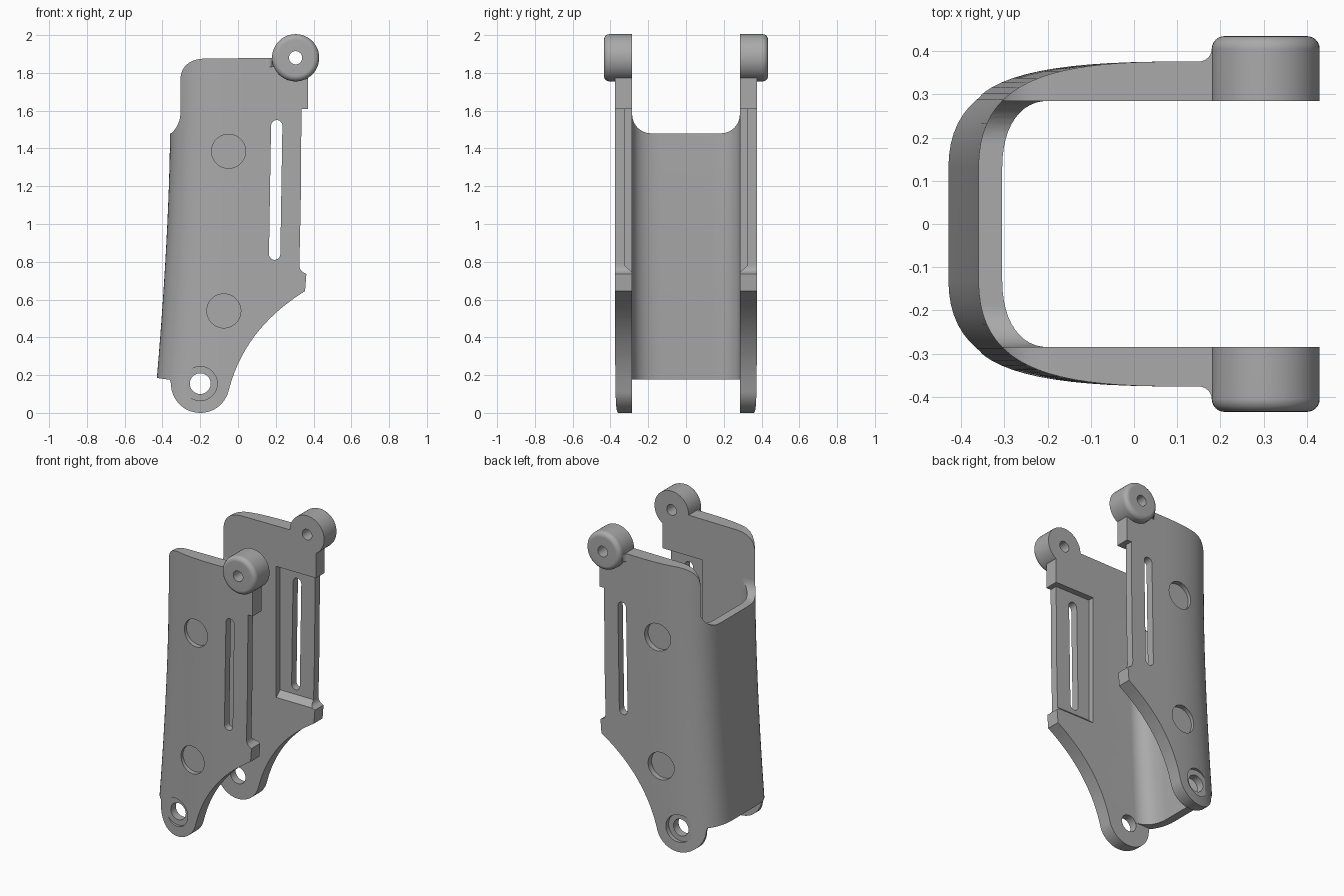
import bpy, bmesh, math
from mathutils import Vector

if "Cube" in bpy.data.objects:
    bpy.data.objects.remove(bpy.data.objects["Cube"])

grey = bpy.data.materials.new("satin_grey")
grey.use_nodes = True
colour = (0.4, 0.4, 0.4, 1)
grey.diffuse_color = colour
grey.node_tree.nodes["Principled BSDF"].inputs["Base Color"].default_value = colour

INNER, OUTER = 0.285, 0.376      # arm faces, distance from the centre plane
BOSS = (0.305, 1.88)
LUG = (-0.2, 0.155)


def bezier(a, b, c, d, n):
    a, b, c, d = map(Vector, (a, b, c, d))
    pts = []
    for i in range(n + 1):
        t = i / n
        u = 1 - t
        pts.append(tuple(a * u**3 + b * 3*u*u*t + c * 3*u*t*t + d * t**3))
    return pts


def arc(centre, r, start, end, n):
    angles = [math.radians(start + (end - start) * i / n) for i in range(n + 1)]
    return [(centre[0] + r * math.cos(a), centre[1] + r * math.sin(a)) for a in angles]


def circle(centre, r, n=48):
    return arc(centre, r, 0, 360, n)[:-1]


def loft(name, rings, closed=False):
    """Skin equal-length rings; cap the ends, or join last ring to first."""
    bm = bmesh.new()
    rows = [[bm.verts.new(p) for p in ring] for ring in rings]
    pairs = list(zip(rows, rows[1:])) + ([(rows[-1], rows[0])] if closed else [])
    for a, b in pairs:
        for i in range(len(a)):
            j = (i + 1) % len(a)
            bm.faces.new((a[i], a[j], b[j], b[i]))
    if not closed:
        bm.faces.new(rows[0])
        bm.faces.new(rows[-1])
    bmesh.ops.recalc_face_normals(bm, faces=bm.faces)
    mesh = bpy.data.meshes.new(name)
    bm.to_mesh(mesh)
    bm.free()
    mesh.materials.append(grey)
    obj = bpy.data.objects.new(name, mesh)
    bpy.context.collection.objects.link(obj)
    return obj


def prism_y(name, pts, a, b):
    return loft(name, [[(x, y, z) for x, z in pts] for y in (a, b)])


def prism_x(name, pts, a, b):
    return loft(name, [[(x, y, z) for y, z in pts] for x in (a, b)])


def boolean(obj, cutter, operation):
    cutter.hide_render = True
    mod = obj.modifiers.new("cut", "BOOLEAN")
    mod.operation, mod.solver, mod.object = operation, "EXACT", cutter
    bpy.context.view_layer.objects.active = obj
    bpy.ops.object.modifier_apply(modifier=mod.name)
    bpy.data.objects.remove(cutter)


def finish(obj):
    bpy.ops.object.select_all(action="DESELECT")
    obj.select_set(True)
    bpy.context.view_layer.objects.active = obj
    bpy.ops.object.shade_smooth_by_angle(angle=math.radians(30))
    mod = obj.modifiers.new("clean_normals", "WEIGHTED_NORMAL")
    mod.keep_sharp = True


# U-shaped channel whose back wall flares outward toward the bottom
outer = bezier((-0.36, 0.13), (-0.36, 0.33), (-0.2, 0.375), (0.08, OUTER), 20)
inner = bezier((-0.305, 0.13), (-0.305, 0.23), (-0.26, INNER), (-0.2, INNER), 12)
half_out = outer + [(0.6, OUTER)]
half_in = inner + [(0.6, INNER)]
section = (half_out[::-1] + [(x, -y) for x, y in half_out]
           + [(x, -y) for x, y in half_in[::-1]] + half_in)


def flared(x, z):
    flare = 0.07 * (max(0, 1.48 - z) / 1.3) ** 1.6
    return x - flare * min(1, max(0, (0.1 - x) / 0.46))


levels = [-0.1 + 0.1 * i for i in range(23)]
body = loft("channel_body", [[(flared(x, z), y, z) for x, y in section] for z in levels])

# Side outline shared by both arms
outline = ([(-0.6, 0.21), (-0.36, 0.175)]
           + arc(LUG, 0.155, 180, 345, 28)
           + bezier((-0.045, 0.135), (0.02, 0.37), (0.17, 0.53), (0.355, 0.645), 16)
           + [(0.362, 0.735)]
           + bezier((0.35, 0.742), (0.33, 0.75), (0.325, 0.765), (0.325, 0.79), 5)
           + [(0.332, 1.1), (0.336, 1.61), (0.37, 1.61), (0.37, 1.79), BOSS]
           + bezier((-0.18, 1.876), (-0.25, 1.872), (-0.305, 1.84), (-0.305, 1.76), 10)
           + [(-0.305, 1.6), (-0.6, 1.6)])
boolean(body, prism_y("outline_tool", outline, -0.6, 0.6), "INTERSECT")

# Round-cornered opening above the back wall, and clearance between the lugs
opening = (arc((-INNER + 0.1, 1.58), 0.1, 180, 270, 10)
           + arc((INNER - 0.1, 1.58), 0.1, 270, 360, 10)
           + [(INNER, 2.2), (-INNER, 2.2)])
boolean(body, prism_x("opening_tool", opening, -1, 0), "DIFFERENCE")
clearance = [(-INNER, -0.5), (INNER, -0.5), (INNER, 0.177), (-INNER, 0.177)]
boolean(body, prism_x("clearance_tool", clearance, -1, 0.1), "DIFFERENCE")

# Shallow pocket inside each arm, with a sloped lower lip
floor = 0.325
pocket = [(-floor, 0.78), (-0.28, 0.74), (0.28, 0.74), (floor, 0.78),
          (floor, 1.61), (-floor, 1.61)]
boolean(body, prism_x("pocket_tool", pocket, 0.08, 0.6), "DIFFERENCE")

# Long slot and pivot hole through both arms, seats for the bosses
slot = arc((0.205, 1.52), 0.03, 0, 180, 12) + arc((0.194, 0.84), 0.03, 180, 360, 12)
for pts in (slot, circle(LUG, 0.055), circle(BOSS, 0.12)):
    boolean(body, prism_y("through_tool", pts, -0.6, 0.6), "DIFFERENCE")

# Round recesses in the outer faces
for side in (-1, 1):
    for centre in ((-0.05, 1.385), (-0.075, 0.54), LUG):
        tool = prism_y("recess_tool", circle(centre, 0.09), side * 0.338, side * 0.6)
        boolean(body, tool, "DIFFERENCE")
finish(body)

# Rounded bosses with a bore at the top of each arm
boss_profile = ([(0.035, INNER), (0.125, INNER)]
                + [(r, y) for r, y in arc((0.095, 0.405), 0.03, 0, 90, 6)]
                + [(0.035, 0.435)])
for name, side in (("right_boss", -1), ("left_boss", 1)):
    rings = [[(x, side * y, z) for x, z in circle(BOSS, r)] for r, y in boss_profile]
    finish(loft(name, rings, closed=True))
    # small fillet where the boss meets the arm
    fillet = [(0.15, 0.37), (0.15, OUTER)] + arc((0.15, 0.406), 0.03, 270, 360, 6) + [(0.2, 0.406), (0.2, 0.37)]
    rings = [[(x, side * y, z) for x, y in fillet] for z in (1.83, 1.88)]
    finish(loft(name + "_fillet", rings))
